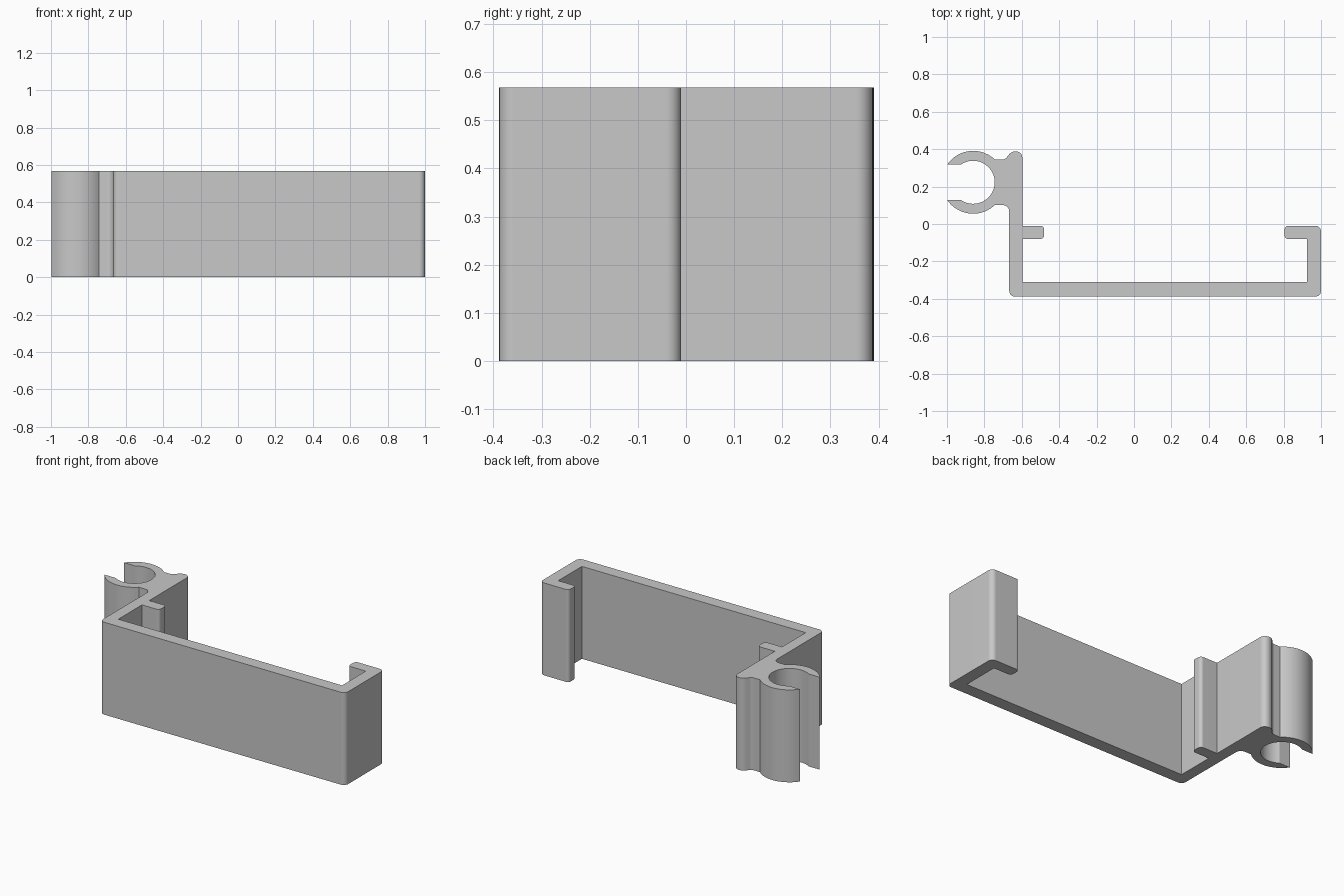
import bpy, bmesh
from math import asin, cos, sin, tan, pi, radians
from mathutils import Vector

cube = bpy.data.objects.get("Cube")
if cube:
    bpy.data.objects.remove(cube, do_unlink=True)

HEIGHT = 0.568
CENTRE = Vector((-0.86, 0.223))   # axis of the round clip
OUTER, INNER = 0.168, 0.115
SLOT, NECK = 0.096, 0.122         # half widths of the mouth and the neck


def arc(middle, radius, start, end, steps):
    """Points on a circle from one angle to another."""
    angles = [start + (end - start) * i / steps for i in range(steps + 1)]
    return [middle + radius * Vector((cos(a), sin(a))) for a in angles]


def fillet(before, corner, after, radius, steps=8):
    """Round one corner of the profile."""
    u = (before - corner).normalized()
    v = (after - corner).normalized()
    half = u.angle(v) / 2
    middle = corner + (u + v).normalized() * radius / sin(half)
    first = corner + u * radius / tan(half) - middle
    turn = pi - 2 * half
    if u.x * v.y - u.y * v.x > 0:
        turn = -turn
    start = Vector((1, 0)).angle(first)
    if first.y < 0:
        start = -start
    return arc(middle, radius, start, start + turn, steps)


# Round clip, open towards -x
neck, mouth, bore = asin(NECK / OUTER), asin(SLOT / OUTER), asin(SLOT / INNER)
clip = (arc(CENTRE, OUTER, neck, pi - mouth, 20)
        + arc(CENTRE, INNER, pi - bore, bore - pi, 44)
        + arc(CENTRE, OUTER, pi + mouth, 2 * pi - neck, 20))
neck_top, neck_bottom = CENTRE.y + NECK, CENTRE.y - NECK

# Tray and wall corners: x, y, rounding radius
corners = [
    (-0.667, neck_bottom, 0.035),
    (-0.667, -0.388, 0.03), (1, -0.388, 0.03),
    (1, -0.01, 0.03), (0.805, -0.01, 0.02),
    (0.805, -0.08, 0.02), (0.925, -0.08, 0),
    (0.925, -0.31, 0), (-0.597, -0.31, 0),
    (-0.597, -0.08, 0), (-0.48, -0.08, 0.02),
    (-0.48, -0.01, 0.02), (-0.597, -0.01, 0),
    (-0.597, 0.388, 0.034), (-0.655, 0.388, 0.045),
    (-0.69, neck_top, 0.03),
]
path = [clip[-1]] + [Vector(c[:2]) for c in corners] + [clip[0]]
profile = list(clip)
for i, (x, y, radius) in enumerate(corners, 1):
    if radius:
        profile += fillet(path[i - 1], path[i], path[i + 1], radius)
    else:
        profile.append(path[i])

# Extrude the profile upwards
bm = bmesh.new()
base = bm.faces.new([bm.verts.new((p.x, p.y, 0)) for p in profile])
top = bmesh.ops.extrude_face_region(bm, geom=[base], use_keep_orig=True)
bmesh.ops.translate(bm, vec=(0, 0, HEIGHT),
                    verts=[g for g in top["geom"] if isinstance(g, bmesh.types.BMVert)])
bmesh.ops.recalc_face_normals(bm, faces=bm.faces)
mesh = bpy.data.meshes.new("clip_bracket")
bm.to_mesh(mesh)
bm.free()

bracket = bpy.data.objects.new("clip_bracket", mesh)
bpy.context.collection.objects.link(bracket)

# Plain light grey finish
grey = bpy.data.materials.new("light_grey")
grey.use_nodes = True
colour = (0.58, 0.58, 0.58, 1)
grey.diffuse_color = colour
grey.node_tree.nodes["Principled BSDF"].inputs["Base Color"].default_value = colour
mesh.materials.append(grey)

# Smooth rounds, flat walls, crisp rims
bpy.ops.object.select_all(action="DESELECT")
bracket.select_set(True)
bpy.context.view_layer.objects.active = bracket
bpy.ops.object.shade_smooth_by_angle(angle=radians(30))
weighted = bracket.modifiers.new("flat_walls", "WEIGHTED_NORMAL")
weighted.keep_sharp = True
